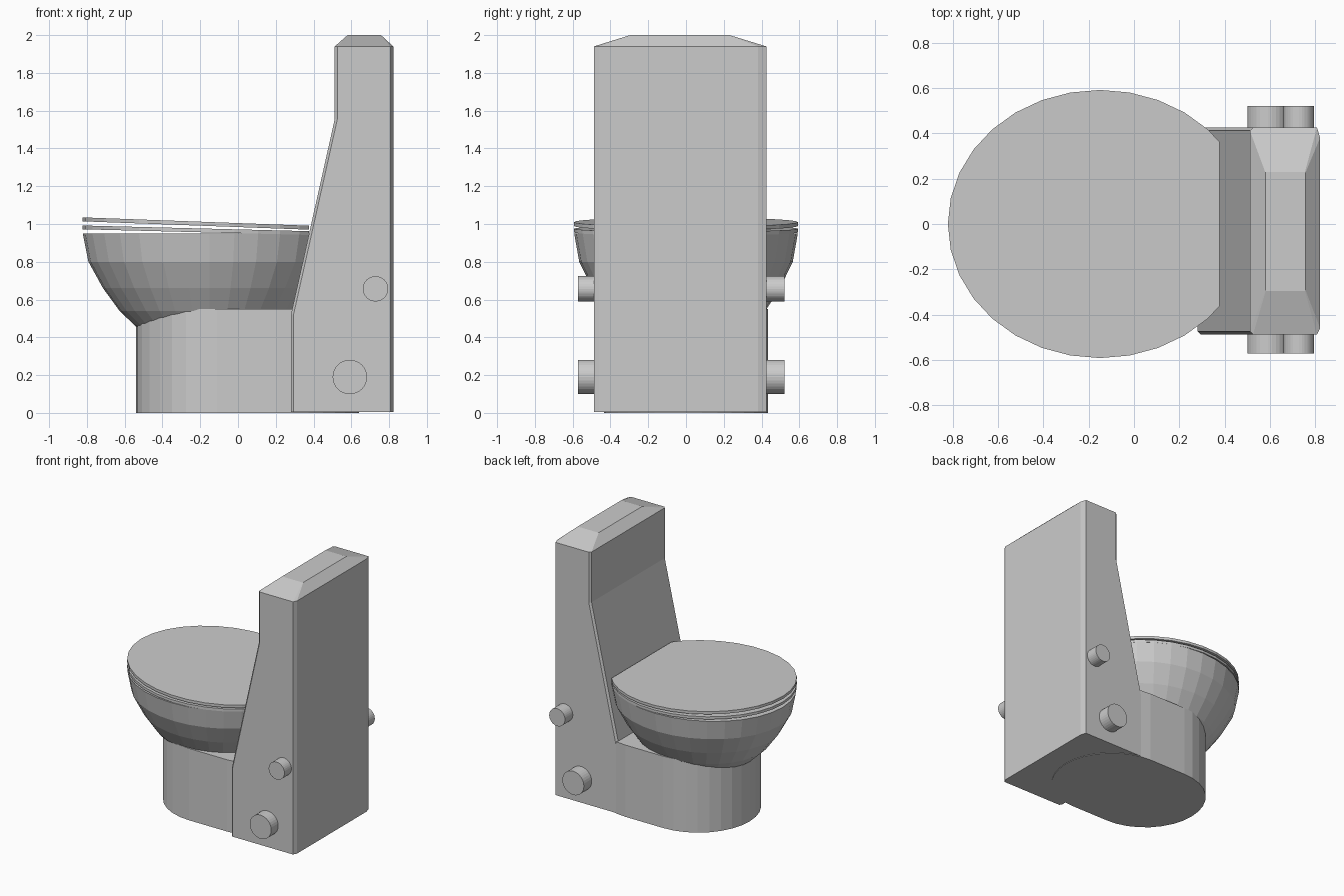
import bpy, bmesh, math
from mathutils import Matrix, Vector

if "Cube" in bpy.data.objects:
    bpy.data.objects.remove(bpy.data.objects["Cube"])


def finish(name, bm):
    bmesh.ops.recalc_face_normals(bm, faces=bm.faces)
    me = bpy.data.meshes.new(name)
    bm.to_mesh(me)
    bm.free()
    ob = bpy.data.objects.new(name, me)
    bpy.context.collection.objects.link(ob)
    return ob


def loft(name, rings):
    """Skin a stack of equal-length point rings and cap both ends."""
    bm = bmesh.new()
    vs = [[bm.verts.new(p) for p in r] for r in rings]
    n = len(vs[0])
    for a, b in zip(vs, vs[1:]):
        for i in range(n):
            j = (i + 1) % n
            bm.faces.new((a[i], a[j], b[j], b[i]))
    bm.faces.new(vs[0])
    bm.faces.new(vs[-1])
    return finish(name, bm)


CX, RX, RY = -0.15, 0.672, 0.592     # shared oval of bowl, seat and lid


def oval(s, z, n=32):
    return [(CX + RX * s * math.cos(2 * math.pi * i / n),
             RY * s * math.sin(2 * math.pi * i / n), z) for i in range(n)]


# Tank: chamfered rectangle lofted up the sloping front
def tank_ring(z, x0, x1, y0, y1, c, cb):
    return [(x0 + c, y0, z), (x1 - c, y0, z), (x1, y0 + c * 2, z), (x1, y1 - cb, z),
            (x1 - c, y1, z), (x0 + c, y1, z), (x0, y1 - c, z), (x0, y0 + c, z)]


loft("tank", [
    tank_ring(0.004, 0.28, 0.822, -0.488, 0.426, 0.014, 0.045),
    tank_ring(0.52, 0.28, 0.822, -0.488, 0.426, 0.014, 0.045),
    tank_ring(1.555, 0.512, 0.822, -0.488, 0.426, 0.014, 0.045),
    tank_ring(1.94, 0.512, 0.822, -0.488, 0.426, 0.014, 0.045),
    tank_ring(2.0, 0.58, 0.757, -0.295, 0.23, 0.002, 0.004),
])

# Pedestal: rounded at both ends, the back end buried in the tank
arc = [math.pi * i / 16 for i in range(17)]
plan = [(0.21 + 0.43 * math.sin(a), -0.434 * math.cos(a)) for a in arc]
plan += [(-0.11 - 0.43 * math.sin(a), 0.434 * math.cos(a)) for a in arc]
loft("pedestal", [[(x, y, z) for x, y in plan] for z in (0, 0.55)])

# Bowl: outer shell, rim, then inner basin
loft("bowl", [oval(s, z) for s, z in (
    (0.2, 0.36), (0.4, 0.385), (0.57, 0.45), (0.71, 0.54), (0.84, 0.66), (0.955, 0.80),
    (1.0, 0.95), (0.82, 0.95), (0.76, 0.80), (0.62, 0.68), (0.4, 0.59), (0.2, 0.56))])


# Seat and lid: tilted oval slabs cut straight at the hinge
def slab(name, z_front, z_back, thick, hole=0):
    bm = bmesh.new()
    outer = [bm.verts.new(p) for p in oval(1, 0)]
    n = len(outer)
    if hole:
        inner = [bm.verts.new(p) for p in oval(hole, 0)]
        for i in range(n):
            j = (i + 1) % n
            bm.faces.new((outer[i], outer[j], inner[j], inner[i]))
    else:
        bm.faces.new(outer)
    bmesh.ops.bisect_plane(bm, geom=bm.verts[:] + bm.edges[:] + bm.faces[:],
                           plane_co=(0.377, 0, 0), plane_no=(1, 0, 0), clear_outer=True)
    top = bmesh.ops.extrude_face_region(bm, geom=bm.faces[:])["geom"]
    bmesh.ops.translate(bm, vec=(0, 0, thick),
                        verts=[v for v in top if isinstance(v, bmesh.types.BMVert)])
    for v in bm.verts:
        v.co.z += z_front + (z_back - z_front) * (v.co.x + 0.822) / 1.199
    return finish(name, bm)


slab("seat", 0.972, 0.942, 0.02, hole=0.78)
slab("lid", 1.014, 0.97, 0.021)

# Side fittings: pipes running right through the tank
for name, x, z, r in (("lower_pipe", 0.592, 0.19, 0.091), ("upper_pipe", 0.728, 0.657, 0.067)):
    bm = bmesh.new()
    m = Matrix.Translation(Vector((x, -0.026, z))) @ Matrix.Rotation(math.pi / 2, 4, 'X')
    bmesh.ops.create_cone(bm, cap_ends=True, segments=32, radius1=r, radius2=r,
                          depth=1.094, matrix=m)
    finish(name, bm)
